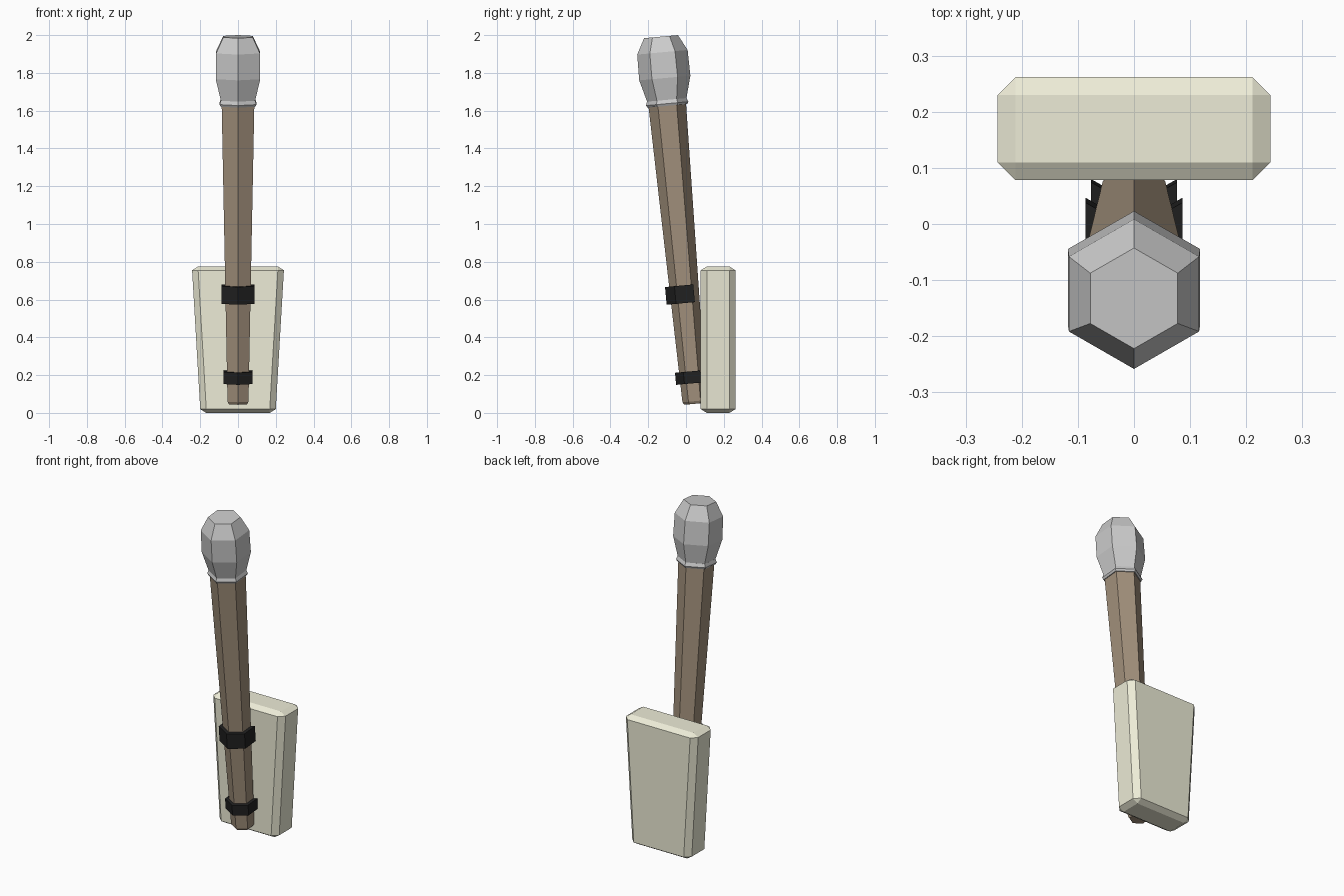
import bpy, bmesh, math
from mathutils import Matrix, Vector

if "Cube" in bpy.data.objects:
    bpy.data.objects.remove(bpy.data.objects["Cube"])

# Shaft axis: leans towards the front (-y)
AXIS = Matrix.Translation((0, 0.046, 0.05)) @ Matrix.Rotation(math.radians(5.25), 4, 'X')


def material(name, rgb):
    m = bpy.data.materials.new(name)
    m.diffuse_color = (*rgb, 1)
    m.use_nodes = True
    m.node_tree.nodes["Principled BSDF"].inputs["Base Color"].default_value = m.diffuse_color
    return m


def finish(name, bm, mat=None):
    bmesh.ops.recalc_face_normals(bm, faces=bm.faces)
    me = bpy.data.meshes.new(name)
    bm.to_mesh(me)
    bm.free()
    ob = bpy.data.objects.new(name, me)
    bpy.context.collection.objects.link(ob)
    if mat:
        me.materials.append(mat)
    return ob


def hex_point(r, i, t):
    """Corner i of a hexagon pointing to -y, at distance t along the axis."""
    a = math.radians(-90 + 60 * i)
    return AXIS @ Vector((r * math.cos(a), r * math.sin(a), t))


def hex_lathe(name, profile, mat=None):
    bm = bmesh.new()
    rings = [[bm.verts.new(hex_point(r, i, t)) for i in range(6)] for t, r in profile]
    for a, b in zip(rings, rings[1:]):
        for i in range(6):
            j = (i + 1) % 6
            bm.faces.new((a[i], a[j], b[j], b[i]))
    bm.faces.new(rings[0])
    bm.faces.new(rings[-1])
    return finish(name, bm, mat)


def strap(name, t0, t1, r_out, r_in, mat):
    """Band over the four front and side faces, open at the back."""
    bm = bmesh.new()
    sections = []
    for i in range(-2, 3):
        sections.append([bm.verts.new(hex_point(r, i, t))
                         for r, t in ((r_out, t0), (r_out, t1), (r_in, t1), (r_in, t0))])
    for a, b in zip(sections, sections[1:]):
        for k in range(4):
            m = (k + 1) % 4
            bm.faces.new((a[k], b[k], b[m], a[m]))
    bm.faces.new(sections[0])
    bm.faces.new(sections[-1])
    return finish(name, bm, mat)


def chamfered_panel(name, y0, y1, height, x_low, x_high, b, bz, mat):
    """Tapered slab with all edges chamfered."""
    bm = bmesh.new()
    cy, hy = (y0 + y1) / 2, (y1 - y0) / 2
    for sx in (-1, 1):
        for sy in (-1, 1):
            for top in (0, 1):
                hx = x_high if top else x_low
                for dx, dy, dz in ((0, b, bz), (b, 0, bz), (b, b, 0)):
                    z = height - dz if top else dz
                    bm.verts.new((sx * (hx - dx), cy + sy * (hy - dy), z))
    bmesh.ops.convex_hull(bm, input=bm.verts)
    bmesh.ops.dissolve_limit(bm, angle_limit=math.radians(3), verts=bm.verts, edges=bm.edges)
    return finish(name, bm, mat)


wood = material("wood", (0.36, 0.28, 0.20))
black = material("black_band", (0.015, 0.015, 0.015))
cream = material("cream", (0.85, 0.84, 0.68))

# Shaft with a small chamfer at its foot
hex_lathe("shaft", [(-0.002, 0.055), (0.012, 0.064), (1.6, 0.1)], wood)

# Metal collar and faceted head
hex_lathe("collar", [(1.582, 0.105), (1.594, 0.113), (1.614, 0.105)])
hex_lathe("head", [(1.612, 0.104), (1.73, 0.136), (1.867, 0.134), (1.95, 0.09)])

# Straps
strap("upper_strap", 0.534, 0.628, 0.1, 0.074, black)
strap("lower_strap", 0.107, 0.171, 0.089, 0.064, black)

# Back panel
chamfered_panel("panel", 0.078, 0.262, 0.775, 0.2, 0.243, 0.032, 0.02, cream)
